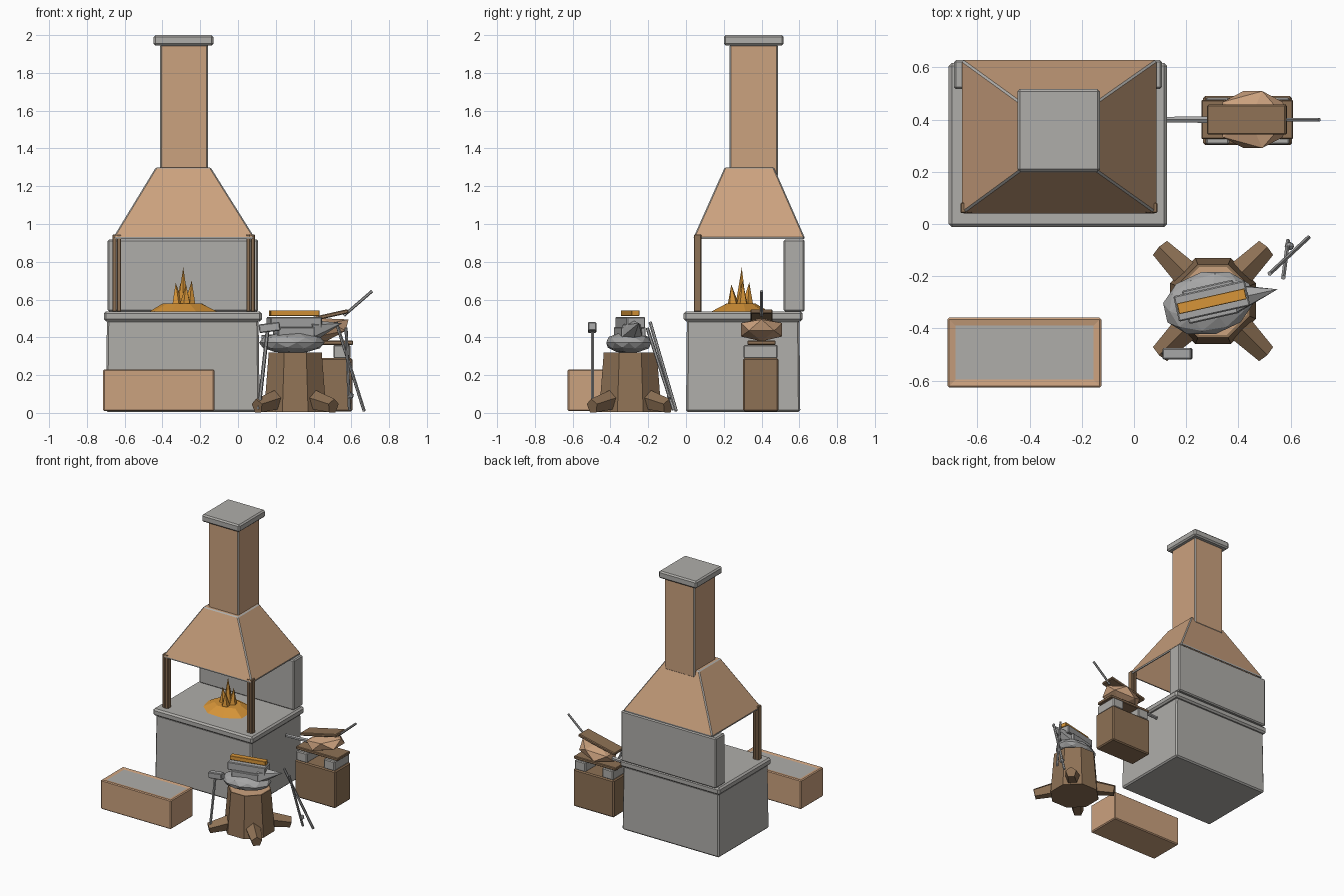
import bpy, bmesh, math, random
from mathutils import Vector, Matrix

random.seed(4)
old = bpy.data.objects.get("Cube")
if old:
    bpy.data.objects.remove(old)


def material(name, r, g, b):
    m = bpy.data.materials.new(name)
    m.use_nodes = True
    m.diffuse_color = (r, g, b, 1)
    m.node_tree.nodes["Principled BSDF"].inputs["Base Color"].default_value = (r, g, b, 1)
    return m


STONE = material("stone grey", 0.43, 0.42, 0.40)
METAL = material("metal grey", 0.38, 0.38, 0.38)
TAN = material("warm tan", 0.60, 0.36, 0.21)
BROWN = material("wood brown", 0.27, 0.165, 0.09)
ORANGE = material("ember orange", 0.68, 0.30, 0.04)


def finish(name, bm, *mats):
    mesh = bpy.data.meshes.new(name)
    bmesh.ops.recalc_face_normals(bm, faces=bm.faces)
    bm.to_mesh(mesh)
    bm.free()
    ob = bpy.data.objects.new(name, mesh)
    for m in mats:
        mesh.materials.append(m)
    bpy.context.collection.objects.link(ob)
    return ob


def bevel(ob, width=0.01, slot=-1):
    mod = ob.modifiers.new("bevel", "BEVEL")
    mod.width = width
    mod.segments = 1
    mod.material = slot
    return ob


def box(name, x, y, z, mat, width=0.008, edge=None, taper=1.0):
    """Box between (min, max) pairs; taper scales the top."""
    bm = bmesh.new()
    bmesh.ops.create_cube(bm, size=1)
    centre = Vector((sum(x) / 2, sum(y) / 2, sum(z) / 2))
    for v in bm.verts:
        k = taper if v.co.z > 0 else 1
        v.co = centre + Vector((v.co.x * (x[1] - x[0]) * k, v.co.y * (y[1] - y[0]) * k,
                                v.co.z * (z[1] - z[0])))
    ob = finish(name, bm, mat, edge or mat)
    return bevel(ob, width, 1) if width else ob


def rod(name, a, b, r1, mat, r2=None, sides=6):
    """Tapered rod from a to b."""
    a, b = Vector(a), Vector(b)
    bm = bmesh.new()
    bmesh.ops.create_cone(bm, cap_ends=True, segments=sides, radius1=r1,
                          radius2=r1 if r2 is None else r2, depth=(b - a).length)
    turn = (b - a).to_track_quat("Z", "Y").to_matrix().to_4x4()
    bm.transform(Matrix.Translation((a + b) / 2) @ turn)
    return finish(name, bm, mat)


def blob(name, centre, size, mat, detail=1, turn=0, tilt=0):
    """Faceted ellipsoid."""
    bm = bmesh.new()
    bmesh.ops.create_icosphere(bm, subdivisions=detail, radius=1)
    bm.transform(Matrix.Diagonal((*size, 1)))
    ob = finish(name, bm, mat)
    ob.location = centre
    ob.rotation_euler = (0, tilt, turn)
    return ob


def turned_box(name, centre, size, mat, turn=0, tilt=0, width=0.005):
    ob = box(name, *[(-s / 2, s / 2) for s in size], mat, width)
    ob.location = centre
    ob.rotation_euler = (0, tilt, turn)
    return ob


# Hearth: base, slab and rear wall
box("hearth_base", (-0.70, 0.115), (0.0, 0.605), (0.005, 0.49), STONE, 0.01, taper=0.985)
box("hearth_slab", (-0.71, 0.127), (-0.012, 0.617), (0.485, 0.538), STONE, 0.012)
box("rear_wall", (-0.69, 0.107), (0.517, 0.628), (0.537, 0.918), STONE, 0.008)

# Front posts, each a pair of timbers
for side, x in (("right", -0.642), ("left", 0.067)):
    for i, dx in enumerate((-0.012, 0.012)):
        box(f"{side}_post_{i + 1}", (x + dx - 0.011, x + dx + 0.011), (0.042, 0.082),
            (0.535, 0.945), BROWN, 0.004)

# Hollow hood
bm = bmesh.new()
rings = []
for x0, x1, y0, y1, z in ((-0.663, 0.09, 0.038, 0.63, 0.925), (-0.435, -0.145, 0.205, 0.465, 1.30)):
    rings.append([bm.verts.new((x, y, z)) for x, y in ((x0, y0), (x1, y0), (x1, y1), (x0, y1))])
for i in range(4):
    j = (i + 1) % 4
    bm.faces.new((rings[0][i], rings[0][j], rings[1][j], rings[1][i]))
bm.faces.new(rings[1])
hood = finish("hood", bm, TAN, STONE)
shell = hood.modifiers.new("shell", "SOLIDIFY")
shell.thickness = 0.016
shell.offset = -1
bevel(hood, 0.007, 1)

# Chimney
box("chimney", (-0.412, -0.158), (0.23, 0.487), (1.25, 1.95), TAN, 0.008, STONE)
box("chimney_cap", (-0.447, -0.13), (0.2, 0.517), (1.945, 2.0), STONE, 0.01)

# Embers and flames
bm = bmesh.new()
bmesh.ops.create_cone(bm, cap_ends=True, segments=9, radius1=1, radius2=0.55, depth=1)
for v in bm.verts:
    k = random.uniform(0.88, 1.06)
    v.co = (-0.29 + v.co.x * 0.195 * k, 0.29 + v.co.y * 0.16 * k, 0.558 + v.co.z * 0.04)
finish("embers", bm, ORANGE)
for i, (dx, dy, top) in enumerate(((0, 0.005, 0.77), (-0.04, 0, 0.69), (0.045, 0.01, 0.70),
                                   (0.015, -0.05, 0.68), (-0.015, 0.045, 0.69))):
    rod(f"flame_{i + 1}", (-0.29 + dx * 0.8, 0.29 + dy * 0.8, 0.57), (-0.29 + dx, 0.29 + dy, top),
        0.032, ORANGE, 0, 5)

# Water trough: tan case with an inset grey surface
bm = bmesh.new()
bmesh.ops.create_cube(bm, size=1)
bm.transform(Matrix.Translation((-0.42, -0.493, 0.12)) @ Matrix.Diagonal((0.59, 0.268, 0.222, 1)))
lid = max(bm.faces, key=lambda f: f.calc_center_median().z)
bmesh.ops.inset_region(bm, faces=[lid], thickness=0.043, depth=0)
lid.material_index = 1
bmesh.ops.translate(bm, verts=lid.verts, vec=(0, 0, -0.006))
bevel(finish("water_trough", bm, TAN, STONE), 0.007)

# Stump with a pale cut top and four roots
CX, CY = 0.303, -0.295
bm = bmesh.new()
bmesh.ops.create_cone(bm, cap_ends=True, segments=8, radius1=0.178, radius2=0.152, depth=0.315)
bm.transform(Matrix.Translation((CX, CY, 0.163)) @ Matrix.Rotation(math.pi / 8, 4, "Z"))
top = max(bm.faces, key=lambda f: f.calc_center_median().z)
bmesh.ops.inset_region(bm, faces=[top], thickness=0.012)
top.material_index = 1
finish("stump", bm, BROWN, TAN)
for i in range(4):
    a = math.radians(45 + 90 * i)
    d = Vector((math.cos(a), math.sin(a), 0))
    c = Vector((CX, CY, 0))
    rod(f"root_{i + 1}", c + d * 0.1 + Vector((0, 0, 0.075)), c + d * 0.285 + Vector((0, 0, 0.035)),
        0.06, BROWN, 0.04, 5)
blob("loose_stone", (0.475, -0.465, 0.05), (0.04, 0.035, 0.025), METAL)

# Anvil with a hot bar on its face
TURN = 0.22
blob("anvil_body", (0.285, -0.303, 0.372), (0.178, 0.122, 0.058), METAL, 2, TURN)
turned_box("anvil_neck", (0.295, -0.298, 0.425), (0.2, 0.13, 0.06), METAL, TURN)
turned_box("anvil_face", (0.298, -0.295, 0.478), (0.28, 0.1, 0.06), METAL, TURN)
rod("anvil_horn", (0.39, -0.285, 0.435), (0.55, -0.25, 0.475), 0.06, METAL, 0, 6)
turned_box("hot_bar", (0.298, -0.296, 0.528), (0.265, 0.042, 0.03), ORANGE, TURN, width=0.002)

# Hammer leaning on the stump
rod("hammer_handle", (0.11, -0.495, 0.02), (0.158, -0.495, 0.45), 0.01, METAL)
turned_box("hammer_head", (0.167, -0.497, 0.452), (0.112, 0.044, 0.046), METAL, tilt=-0.12)

# Tongs
rod("tongs_arm_1", (0.52, -0.19, 0.48), (0.668, -0.052, 0.01), 0.009, METAL)
rod("tongs_arm_2", (0.572, -0.205, 0.45), (0.59, -0.065, 0.015), 0.009, METAL)
blob("tongs_pivot", (0.595, -0.085, 0.09), (0.02, 0.018, 0.02), METAL)

# Bellows on a wooden block
box("bellows_block", (0.265, 0.605), (0.302, 0.49), (0.008, 0.29), BROWN, 0.008)
for name, x in (("front", 0.32), ("rear", 0.55)):
    box(f"{name}_saddle", (x - 0.045, x + 0.045), (0.305, 0.485), (0.288, 0.36), STONE, 0.006)
box("bellows_lower_board", (0.258, 0.61), (0.325, 0.475), (0.36, 0.382), BROWN, 0.004)
blob("bellows_bag", (0.455, 0.4, 0.44), (0.155, 0.128, 0.062), TAN, 1, tilt=-0.2)
turned_box("bellows_upper_board", (0.433, 0.4, 0.505), (0.31, 0.115, 0.022), BROWN, tilt=-0.22)
rod("bellows_nozzle", (0.125, 0.4, 0.4), (0.36, 0.4, 0.41), 0.012, METAL, 0.016)
rod("bellows_handle", (0.56, 0.4, 0.515), (0.71, 0.4, 0.645), 0.008, METAL)
